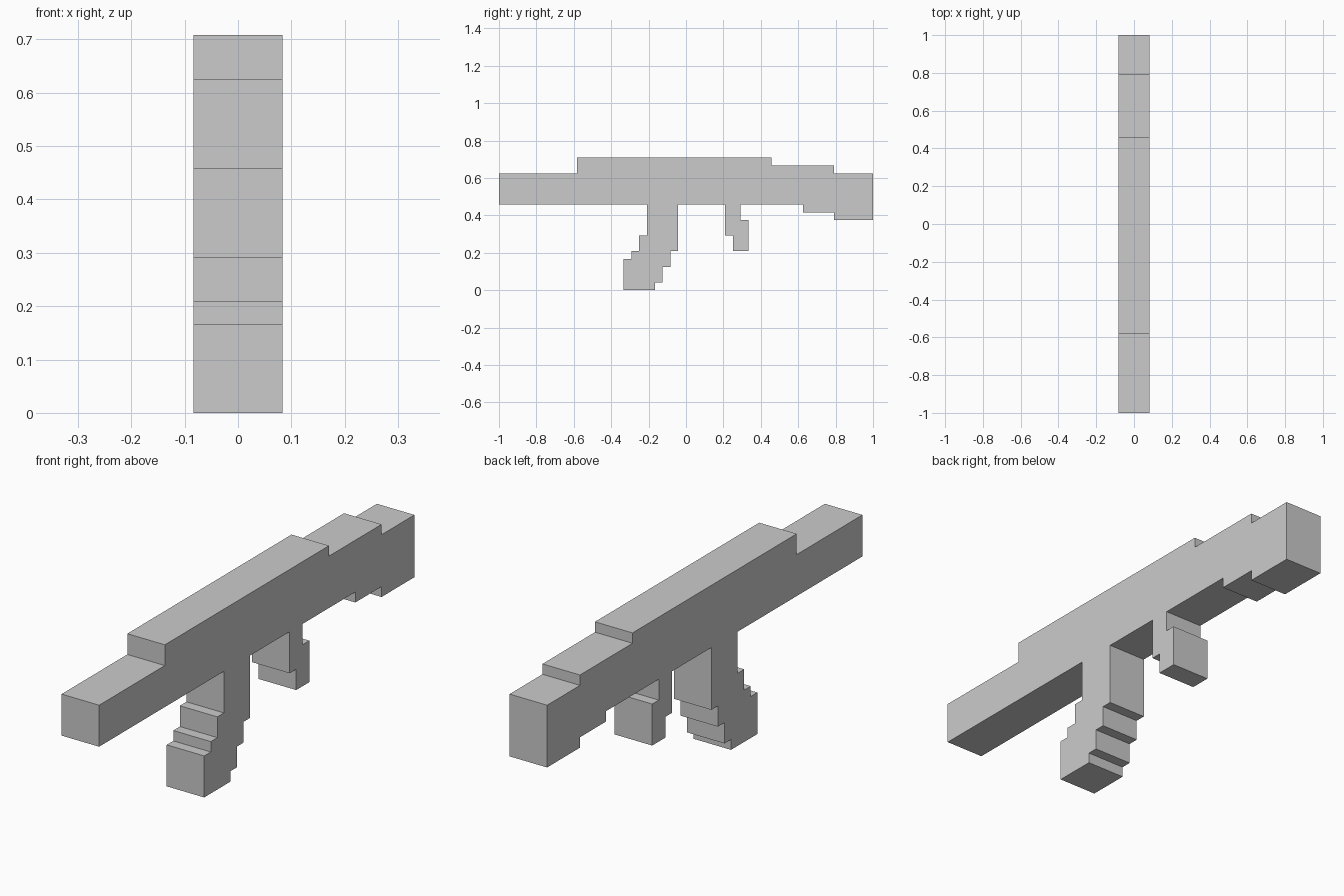
import bpy
import bmesh

if "Cube" in bpy.data.objects:
    bpy.data.objects.remove(bpy.data.objects["Cube"])

U = 1 / 24          # block grid unit
HALF_WIDTH = 2 * U

# Side outline in grid units (y, z), running counter-clockwise
stock_underside = [(-24, 11)]
rear_grip = [(-5, 11), (-5, 7), (-6, 7), (-6, 5), (-7, 5), (-7, 4), (-8, 4),
             (-8, 0), (-4, 0), (-4, 1), (-3, 1), (-3, 3), (-2, 3), (-2, 5),
             (-1, 5), (-1, 11)]
front_grip = [(5, 11), (5, 7), (6, 7), (6, 5), (8, 5), (8, 9), (7, 9), (7, 11)]
nose = [(15, 11), (15, 10), (19, 10), (19, 9), (24, 9), (24, 15)]
top_steps = [(19, 15), (19, 16), (11, 16), (11, 17), (-14, 17), (-14, 15),
             (-24, 15)]


def extrude_outline(name, outline):
    """Solid slab from a y-z outline, centred on x = 0."""
    bm = bmesh.new()
    face = bm.faces.new([bm.verts.new((-HALF_WIDTH, y * U, z * U))
                         for y, z in outline])
    result = bmesh.ops.extrude_face_region(bm, geom=[face], use_keep_orig=True)
    moved = [g for g in result["geom"] if isinstance(g, bmesh.types.BMVert)]
    bmesh.ops.translate(bm, verts=moved, vec=(2 * HALF_WIDTH, 0, 0))
    bmesh.ops.recalc_face_normals(bm, faces=bm.faces[:])
    mesh = bpy.data.meshes.new(name)
    bm.to_mesh(mesh)
    bm.free()
    obj = bpy.data.objects.new(name, mesh)
    bpy.context.collection.objects.link(obj)
    return obj


# One continuous body including both grips
extrude_outline("blocky_body_with_grips",
                stock_underside + rear_grip + front_grip + nose + top_steps)
